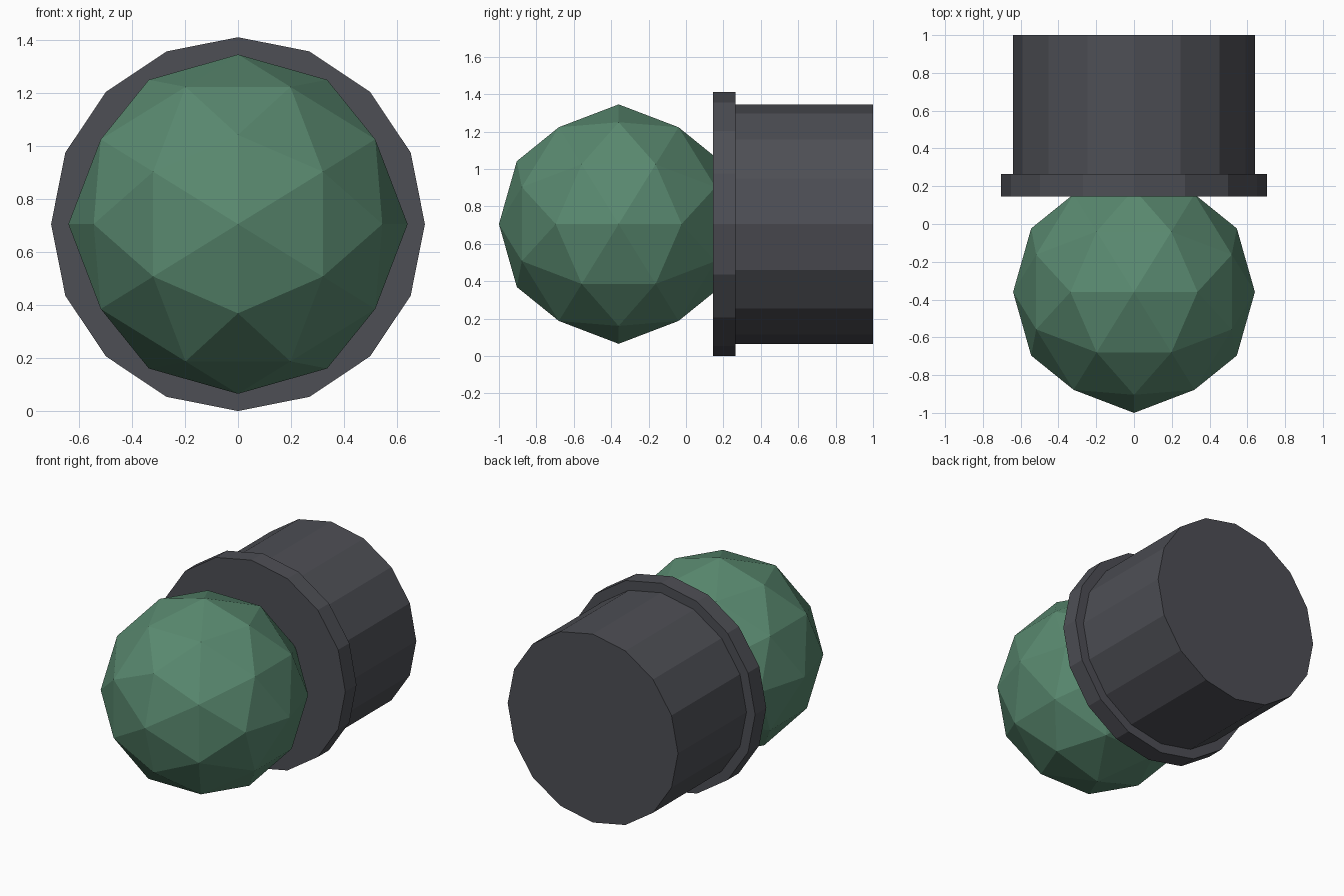
import bpy, bmesh, math
from itertools import product

if "Cube" in bpy.data.objects:
    bpy.data.objects.remove(bpy.data.objects["Cube"])

CZ = 0.705  # height of the shared axis


def finish(bm, name, color):
    bmesh.ops.recalc_face_normals(bm, faces=bm.faces[:])
    mesh = bpy.data.meshes.new(name)
    bm.to_mesh(mesh)
    bm.free()
    mat = bpy.data.materials.new(name + "_colour")
    mat.diffuse_color = (*color, 1)
    mat.use_nodes = True
    mat.node_tree.nodes["Principled BSDF"].inputs["Base Color"].default_value = mat.diffuse_color
    mesh.materials.append(mat)
    obj = bpy.data.objects.new(name, mesh)
    bpy.context.collection.objects.link(obj)
    return obj


# Ball: 80-face icosphere with edge midpoints on the main axes
R = 0.64
corner = (0.5257, 0, 0.8507)
middle = (0.8090, 0.3090, 0.5)
points = set()
for base in (corner, middle, (1, 0, 0)):
    for k in range(3):
        p = base[-k:] + base[:-k] if k else base
        for s in product((-1, 1), repeat=3):
            points.add(tuple(a * b + 0.0 for a, b in zip(p, s)))
bm = bmesh.new()
for x, y, z in points:
    bm.verts.new((x * R, y * R, z * R))
bmesh.ops.convex_hull(bm, input=bm.verts[:])
ball = finish(bm, "ball", (0.10, 0.25, 0.16))
ball.location = (0, -0.36, CZ)

# Housing: 16-sided barrel with a wider collar at the front
SIDES = 16
profile = [(0.705, 0.145), (0.705, 0.265), (0.64, 0.265), (0.64, 1.0)]
bm = bmesh.new()
rings = []
for r, y in profile:
    ring = []
    for i in range(SIDES):
        a = math.tau * i / SIDES
        ring.append(bm.verts.new((r * math.sin(a), y, r * math.cos(a))))
    rings.append(ring)
for lower, upper in zip(rings, rings[1:]):
    for i in range(SIDES):
        j = (i + 1) % SIDES
        bm.faces.new((lower[i], lower[j], upper[j], upper[i]))
bm.faces.new(rings[0])
bm.faces.new(rings[-1])
housing = finish(bm, "housing", (0.075, 0.077, 0.09))
housing.location.z = CZ
